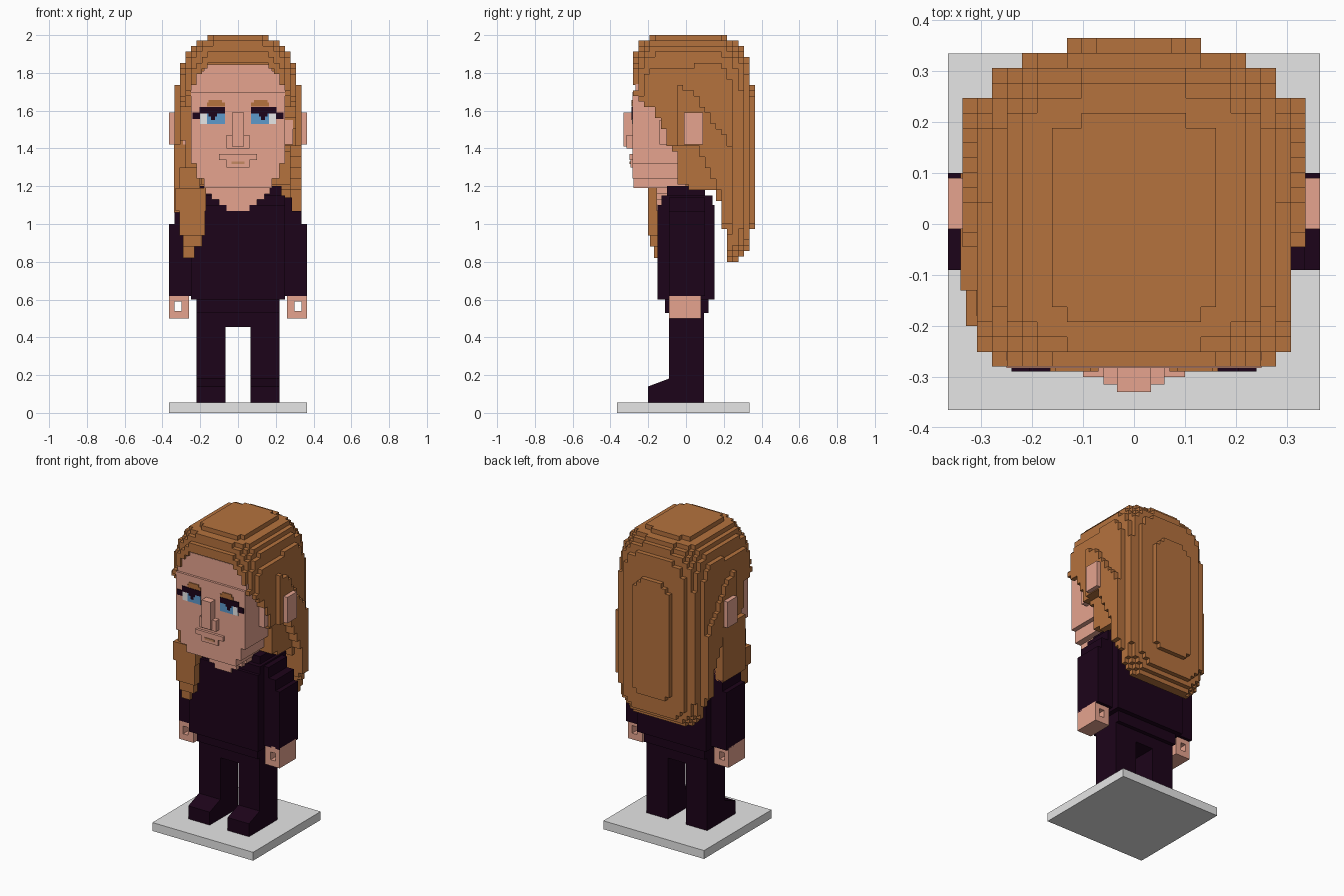
import bpy
import bmesh
from mathutils import Vector

default = bpy.data.objects.get("Cube")
if default:
    bpy.data.objects.remove(default, do_unlink=True)


def make_material(name, red, green, blue):
    mat = bpy.data.materials.new(name)
    mat.use_nodes = True
    color = (red, green, blue, 1)
    mat.diffuse_color = color
    mat.node_tree.nodes["Principled BSDF"].inputs["Base Color"].default_value = color
    return mat


HAIR = make_material("chestnut hair", .46, .168, .048)
SKIN = make_material("skin", .79, .37, .275)
CLOTH = make_material("dark plum cloth", .012, .001, .01)
STONE = make_material("pale grey base", .79, .79, .79)
BLUE = make_material("blue iris", .11, .32, .6)
WHITE = make_material("eye white", .84, .84, .84)
LIP = make_material("mouth line", .56, .25, .12)


def finish(name, bm, material):
    mesh = bpy.data.meshes.new(name)
    bm.to_mesh(mesh)
    bm.free()
    mesh.materials.append(material)
    obj = bpy.data.objects.new(name, mesh)
    bpy.context.collection.objects.link(obj)
    return obj


def add_box(bm, x0, x1, y0, y1, z0, z1):
    low, high = Vector((x0, y0, z0)), Vector((x1, y1, z1))
    verts = bmesh.ops.create_cube(bm, size=1)["verts"]
    for v in verts:
        v.co = (low + high) / 2 + v.co * (high - low)
    return verts


def blocks(name, material, boxes):
    """One object from boxes given as x, y and z ranges."""
    bm = bmesh.new()
    for box in boxes:
        add_box(bm, *box)
    return finish(name, bm, material)


def centred(name, material, boxes):
    """Boxes given as half width, y range and z range."""
    return blocks(name, material, [(-half, half, *rest) for half, *rest in boxes])


def paired(name, material, boxes):
    """The same boxes on the model's left and right."""
    blocks("left_" + name, material, boxes)
    blocks("right_" + name, material, [(-b, -a, *rest) for a, b, *rest in boxes])


def curve_at(points, t):
    """Piecewise linear value through the given points."""
    if t <= points[0][0]:
        return points[0][1]
    for (ta, va), (tb, vb) in zip(points, points[1:]):
        if t <= tb:
            return va + (vb - va) * (t - ta) / (tb - ta)
    return points[-1][1]


def voxels(name, material, inside, origin, counts, step):
    """Outer skin of all grid cells whose centre passes the inside test."""
    cells = set()
    for i in range(counts[0]):
        for j in range(counts[1]):
            for k in range(counts[2]):
                centre = Vector(origin) + Vector((i + .5, j + .5, k + .5)) * step
                if inside(*centre):
                    cells.add((i, j, k))
    bm = bmesh.new()
    for cell in cells:
        for axis in range(3):
            for side in (0, 1):
                beside = list(cell)
                beside[axis] += 2 * side - 1
                if tuple(beside) in cells:
                    continue
                corners = []
                for u, w in ((0, 0), (1, 0), (1, 1), (0, 1)):
                    corner = list(cell)
                    corner[axis] += side
                    corner[(axis + 1) % 3] += u
                    corner[(axis + 2) % 3] += w
                    corners.append(bm.verts.new(Vector(origin) + Vector(corner) * step))
                bm.faces.new(corners if side else corners[::-1])
    bmesh.ops.remove_doubles(bm, verts=bm.verts, dist=step / 10)
    return finish(name, bm, material)


# Hair: a rounded block, trimmed along the hairline and around the face,
# with one raised layer at each side that falls from above the ear
HAIRLINE = [(.8, .21), (1.05, .2), (1.18, .16), (1.2, -.05), (1.38, -.05),
            (1.42, -.09), (1.6, -.16), (1.67, -.3)]
OUTER_LAYER = [(1.05, .2), (1.2, .17), (1.3, .12), (1.4, .06), (1.45, -.3)]
RIDGE = [(-.05, 1.73), (.03, 1.71), (.1, 1.6), (.18, 1.5), (.27, 1.35)]


def in_hair(x, y, z):
    width = abs(x)
    upper, back = z > 1.4, y > .04
    height_power = (5 if back else 4) if upper else 8
    bulge = (min(width, .295) / .32) ** 3.5
    bulge += (abs(z - 1.4) / (.6 if upper else .63)) ** height_power
    bulge += (abs(y - .04) / (.315 if back else .345)) ** (3.5 if back else 7)
    if bulge > 1:
        return False
    if width > .31 and not (-.05 < y < .26 and 1 < z < curve_at(RIDGE, y)):
        return False
    front = curve_at(HAIRLINE, z)
    if x < -.2 and 1.2 < z < 1.7:
        front = min(front, -.15)
    if y < front:
        return False
    if y < curve_at(OUTER_LAYER, z) and width > .28:
        return False
    return not (y < -.2 and z < 1.86 - 40 * width ** 4)


voxels("hair", HAIR, in_hair, (-.337, -.28, .7987), (23, 22, 41), .0293)

# Loose lock falling over the right shoulder
blocks("front_lock", HAIR, [
    (-.34, -.25, -.13, .1, 1.06, 1.42),
    (-.31, -.2, -.18, -.06, 1.1, 1.3),
    (-.33, -.17, -.2, -.12, 1.07, 1.19),
    (-.31, -.175, -.2, -.12, .94, 1.1),
    (-.29, -.19, -.19, -.12, .88, 1),
    (-.29, -.23, -.17, -.12, .82, .9),
])

# Head
centred("face", SKIN, [
    (.18, -.268, 0, 1.78, 1.845),
    (.22, -.268, 0, 1.72, 1.81),
    (.25, -.268, 0, 1.66, 1.74),
    (.25, -.283, 0, 1.32, 1.7),
    (.22, -.283, 0, 1.24, 1.33),
    (.18, -.278, 0, 1.19, 1.25),
    (.12, -.12, .1, 1.1, 1.2),
])
paired("ear", SKIN, [(.28, .365, -.01, .09, 1.42, 1.59)])
paired("cheek_side", SKIN, [(.24, .29, -.14, 0, 1.42, 1.55)])
centred("nose", SKIN, [
    (.033, -.33, -.27, 1.41, 1.59),
    (.06, -.315, -.27, 1.4, 1.47),
])
centred("lips", SKIN, [
    (.1, -.3, -.27, 1.34, 1.37),
    (.06, -.295, -.27, 1.3, 1.34),
])
centred("mouth_line", LIP, [(.035, -.299, -.294, 1.318, 1.332)])

# Eyes as thin plates on the face
paired("eye_white", WHITE, [(.165, .2, -.287, -.281, 1.53, 1.59)])
paired("iris", BLUE, [(.07, .165, -.287, -.281, 1.53, 1.59)])
paired("lashes", CLOTH, [
    (.07, .205, -.289, -.281, 1.585, 1.62),
    (.11, .155, -.289, -.281, 1.57, 1.59),
    (.122, .143, -.289, -.281, 1.55, 1.575),
    (.2, .24, -.289, -.281, 1.555, 1.59),
])
paired("eyebrow", HAIR, [
    (.07, .165, -.289, -.281, 1.622, 1.642),
    (.085, .155, -.289, -.281, 1.64, 1.657),
])

# Sweater
centred("torso", CLOTH, [
    (.25, -.15, .15, .6, 1.1),
    (.25, -.13, .14, 1.05, 1.15),
    (.23, -.1, .1, 1.1, 1.2),
    (.22, -.11, .12, .53, .62),
])
paired("sleeve", CLOTH, [
    (.24, .365, -.09, .1, .62, 1),
    (.24, .335, -.09, .1, .95, 1.07),
    (.24, .285, -.09, .1, 1, 1.14),
])

# Stepped open neckline
centred("neckline", SKIN, [
    (half, -.157, -.1, top - .03, top)
    for half, top in ((.06, 1.1), (.1, 1.13), (.14, 1.16), (.17, 1.19))
])

# Fists with a grip hole running front to back
paired("hand", SKIN, [
    (.26, .3, -.09, .08, .5, .63),
    (.335, .365, -.09, .08, .5, .63),
    (.3, .335, -.09, .08, .5, .54),
    (.3, .335, -.09, .08, .59, .63),
])

# Trousers and wedge shoes
centred("hips", CLOTH, [(.22, -.09, .095, .455, .58)])
paired("leg", CLOTH, [(.065, .22, -.09, .095, .05, .47)])
for label, x0, x1 in (("left_shoe", .065, .22), ("right_shoe", -.22, -.065)):
    shoe = bmesh.new()
    for v in add_box(shoe, x0, x1, -.2, -.08, .05, .185):
        if v.co.y < -.15 and v.co.z > .1:
            v.co.z = .14
    finish(label, shoe, CLOTH)

# Stand
centred("base_plate", STONE, [(.365, -.365, .335, 0, .055)])
